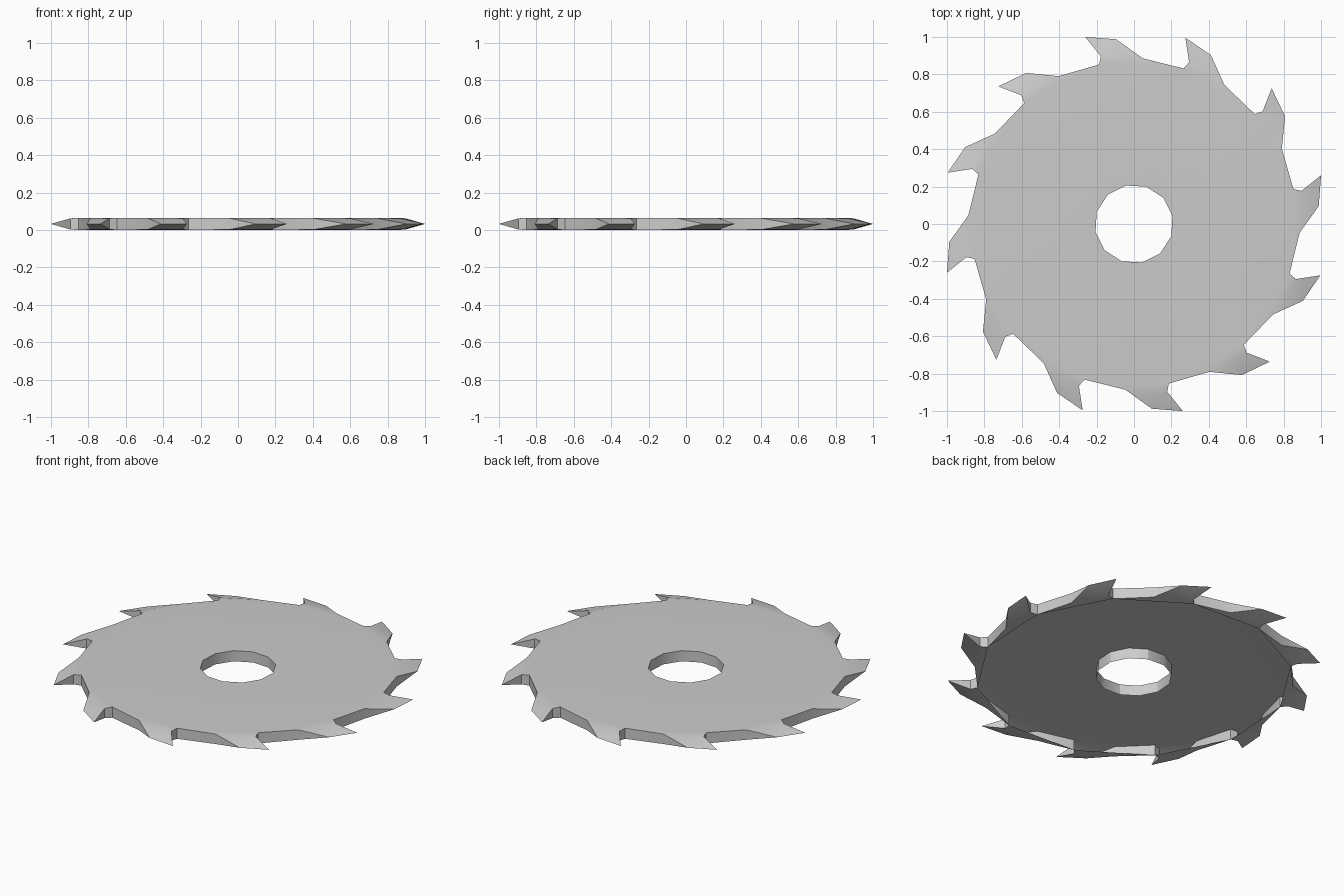
import bpy, bmesh
from math import radians, cos, sin

if "Cube" in bpy.data.objects:
    bpy.data.objects.remove(bpy.data.objects["Cube"])

TEETH = 12
THICK = 0.065
MID = THICK / 2

# One tooth outline: radius, angle in degrees, half thickness
GULLET_IN = (0.873, -17.7, MID)
GULLET_OUT = (0.914, -18.8, MID - 0.003)
BACK_LOW = (0.887, -3.0, MID - 0.002)
BACK_HIGH = (0.992, 5.5, 0)
TIP = (1.0335, 14.6, 0)
BORE = (0.210, 11.7, MID)

bm = bmesh.new()


def ring(point):
    """Repeat a point round the blade; returns its lower and upper vertices."""
    r, a, h = point
    sides = [[], []]
    for i in range(TEETH):
        t = radians(a + i * 360 / TEETH)
        x, y = r * cos(t), r * sin(t)
        low = bm.verts.new((x, y, MID - h))
        sides[0].append(low)
        sides[1].append(bm.verts.new((x, y, MID + h)) if h else low)
    return sides


def face(*verts):
    return bm.faces.new(list(dict.fromkeys(verts)))


g_in, g_out, low, high, tip, bore = [
    ring(p) for p in (GULLET_IN, GULLET_OUT, BACK_LOW, BACK_HIGH, TIP, BORE)]

underside = []
for i in range(TEETH):
    j, k = (i + 1) % TEETH, (i - 1) % TEETH
    for s in (0, 1):
        # Flat disc segment
        disc = face(bore[s][k], g_in[s][i], g_in[s][j], bore[s][i])
        if s == 0:
            underside.append(disc)
        # Tapered tooth side
        face(g_in[s][i], low[s][i], g_in[s][j])
        face(low[s][i], g_out[s][j], g_in[s][j])
        face(low[s][i], high[s][i], g_out[s][j])
        face(high[s][i], tip[s][i], g_out[s][j])
    # Rim walls: back of the tooth, cutting face and gullet
    for a, m, b, n in ((g_in, i, low, i), (low, i, high, i),
                       (tip, i, g_out, j), (g_out, j, g_in, j)):
        face(a[0][m], b[0][n], b[1][n], a[1][m])
    # Bore wall
    face(bore[0][i], bore[0][j], bore[1][j], bore[1][i])

bmesh.ops.recalc_face_normals(bm, faces=bm.faces[:])

# The underside of the disc is open
bmesh.ops.delete(bm, geom=underside, context='FACES')

mesh = bpy.data.meshes.new("saw_blade")
bm.to_mesh(mesh)
bm.free()
blade = bpy.data.objects.new("saw_blade", mesh)
bpy.context.collection.objects.link(blade)
bpy.context.view_layer.objects.active = blade
blade.select_set(True)
bpy.ops.object.shade_smooth_by_angle(angle=radians(30))
